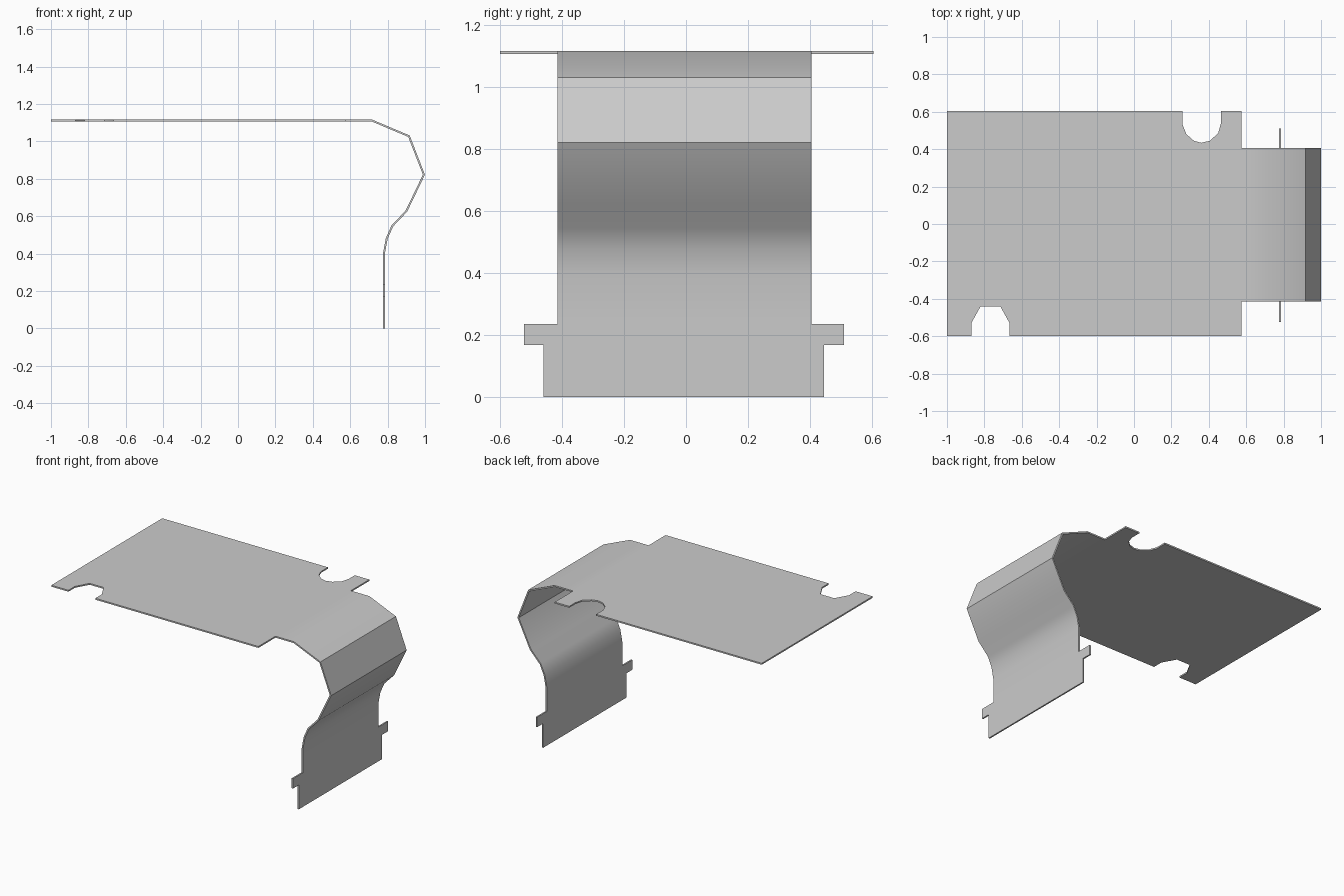
import bpy
import math

THICKNESS = 0.01

cube = bpy.data.objects.get("Cube")
if cube:
    bpy.data.objects.remove(cube, do_unlink=True)

# Plain sheet metal
metal = bpy.data.materials.new("grey sheet metal")
metal.use_nodes = True
grey = (0.6, 0.6, 0.6, 1)
metal.diffuse_color = grey
metal.node_tree.nodes["Principled BSDF"].inputs["Base Color"].default_value = grey


def sheet(name, verts, faces):
    """Thicken a flat or folded sheet evenly about its middle surface."""
    mesh = bpy.data.meshes.new(name)
    mesh.from_pydata(verts, [], faces)
    mesh.materials.append(metal)
    obj = bpy.data.objects.new(name, mesh)
    bpy.context.collection.objects.link(obj)
    bpy.ops.object.select_all(action='DESELECT')
    obj.select_set(True)
    bpy.context.view_layer.objects.active = obj
    solid = obj.modifiers.new("thickness", 'SOLIDIFY')
    solid.thickness = THICKNESS
    solid.offset = 0
    solid.use_even_offset = True
    bpy.ops.object.modifier_apply(modifier=solid.name)
    bpy.ops.object.shade_smooth_by_angle(angle=math.radians(30))
    return obj


# Top plate with an angular notch in front and a round one at the back
top_z = 1.112
front_notch = [(-0.87, -0.6), (-0.87, -0.53), (-0.82, -0.44),
               (-0.715, -0.44), (-0.665, -0.53), (-0.665, -0.6)]
back_notch = [(0.465, 0.605), (0.465, 0.54), (0.45, 0.485), (0.405, 0.445),
              (0.36, 0.434), (0.32, 0.445), (0.28, 0.48), (0.26, 0.53), (0.26, 0.605)]
outline = ([(-1, -0.6)] + front_notch + [(0.575, -0.6), (0.575, 0.605)]
           + back_notch + [(-1, 0.605)])
sheet("top_plate", [(x, y, top_z) for x, y in outline], [range(len(outline))])

# Folded strip curving down from the plate
strip_front, strip_back = -0.415, 0.405
profile = [(0.575, top_z), (0.715, top_z), (0.914, 1.028), (0.994, 0.822),
           (0.9, 0.627), (0.825, 0.548), (0.795, 0.48), (0.78, 0.4), (0.78, 0.235)]
verts = [(x, y, z) for x, z in profile for y in (strip_front, strip_back)]
faces = [(2 * i, 2 * i + 2, 2 * i + 3, 2 * i + 1) for i in range(len(profile) - 1)]
sheet("folded_strip", verts, faces)

# Upright foot panel with a locating tab on each side
foot = [(-0.46, 0), (0.445, 0), (0.445, 0.167), (0.51, 0.167),
        (0.51, 0.235), (-0.523, 0.235), (-0.523, 0.167), (-0.46, 0.167)]
sheet("foot_panel", [(0.78, y, z) for y, z in foot], [range(len(foot))])
